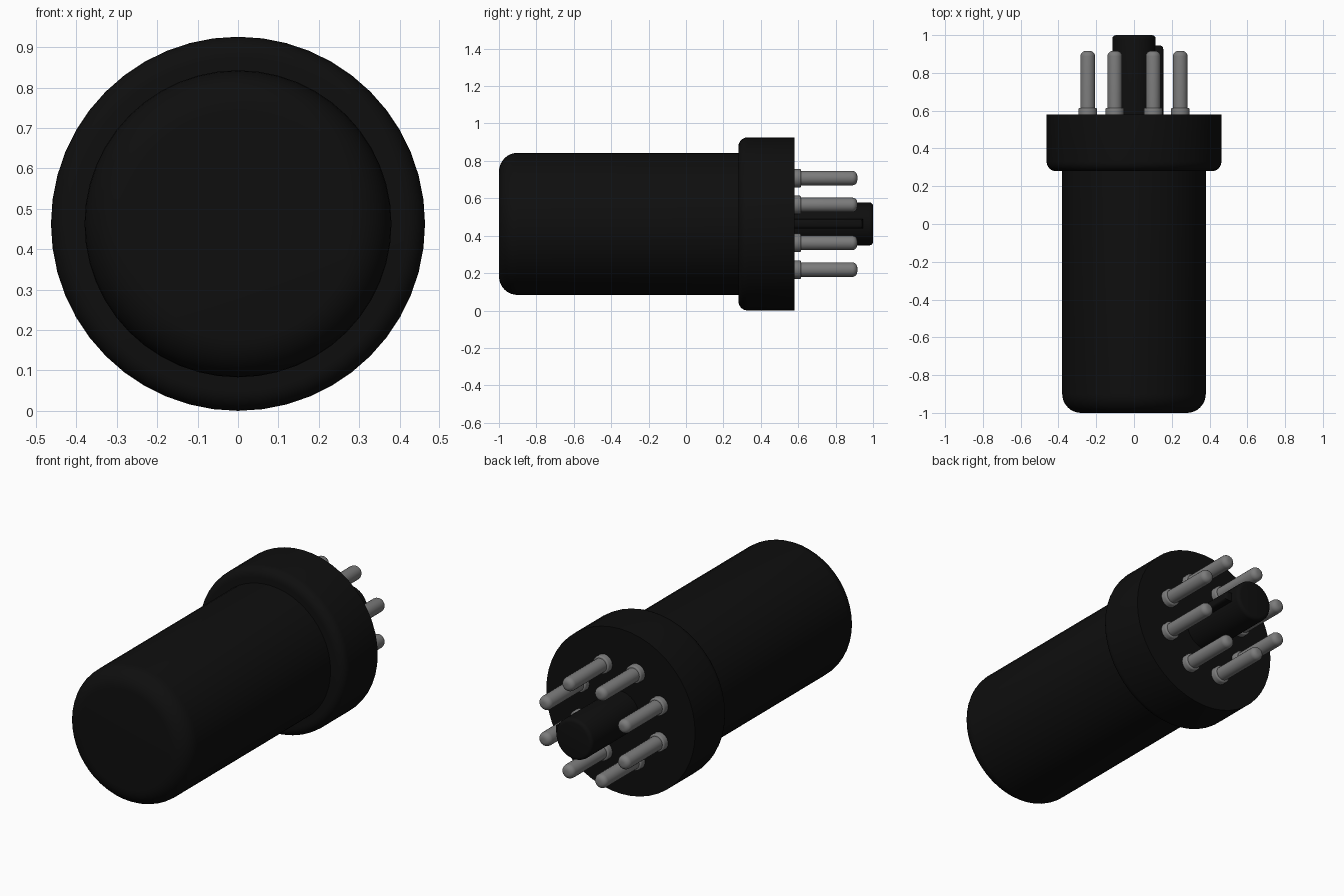
import bpy, bmesh, math
from mathutils import Vector

cube = bpy.data.objects.get("Cube")
if cube:
    bpy.data.objects.remove(cube, do_unlink=True)

ZC = 0.463  # height of the long axis


def material(name, rgb, rough, metal=0.0):
    m = bpy.data.materials.new(name)
    m.use_nodes = True
    m.diffuse_color = (*rgb, 1)
    bsdf = m.node_tree.nodes["Principled BSDF"]
    bsdf.inputs["Base Color"].default_value = (*rgb, 1)
    bsdf.inputs["Roughness"].default_value = rough
    bsdf.inputs["Metallic"].default_value = metal
    return m


black = material("matte black", (0.0045, 0.0045, 0.0045), 0.6)
grey = material("pin grey", (0.2, 0.2, 0.2), 0.5)


def finish(name, bm, mat):
    bmesh.ops.recalc_face_normals(bm, faces=bm.faces)
    mesh = bpy.data.meshes.new(name)
    bm.to_mesh(mesh)
    bm.free()
    mesh.materials.append(mat)
    ob = bpy.data.objects.new(name, mesh)
    bpy.context.collection.objects.link(ob)
    bpy.ops.object.select_all(action='DESELECT')
    ob.select_set(True)
    bpy.context.view_layer.objects.active = ob
    bpy.ops.object.shade_smooth_by_angle(angle=math.radians(35))
    return ob


def corner(r, y, size, direction, steps=6):
    """Rounded profile corner at radius r; direction -1 = front end, +1 = back end."""
    pts = []
    for i in range(steps + 1):
        a = math.pi / 2 * i / steps
        pts.append((r - size + size * math.sin(a), y - direction * size * (1 - math.cos(a))))
    return pts if direction < 0 else pts[::-1]


def lathe(name, profile, mat, segments, x=0.0, z=ZC):
    """Revolve (radius, y) points about a line parallel to y, with flat caps."""
    bm = bmesh.new()
    rings = []
    for r, y in profile:
        rings.append([bm.verts.new((x + r * math.cos(t), y, z + r * math.sin(t)))
                      for t in (2 * math.pi * k / segments for k in range(segments))])
    for a, b in zip(rings, rings[1:]):
        for k in range(segments):
            n = (k + 1) % segments
            bm.faces.new((a[k], a[n], b[n], b[k]))
    bm.faces.new(rings[0])
    bm.faces.new(rings[-1])
    return finish(name, bm, mat)


# Main shell and base collar
lathe("shell", corner(0.38, -1.0, 0.1, -1, 8) + [(0.38, 0.30)], black, 48)
lathe("base_collar", corner(0.463, 0.28, 0.05, -1) + [(0.463, 0.58)], black, 48)

# Central guide post
lathe("guide_post", [(0.115, 0.56)] + corner(0.115, 1.0, 0.02, 1, 4), black, 32)

# Alignment key along the left side of the post
bm = bmesh.new()
bmesh.ops.create_cube(bm, size=1)
bmesh.ops.scale(bm, vec=Vector((0.10, 0.385, 0.05)), verts=bm.verts)
bmesh.ops.translate(bm, vec=Vector((0.105, 0.7525, ZC)), verts=bm.verts)
edges = [e for e in bm.edges
         if all(v.co.x > 0.15 for v in e.verts) and any(v.co.y > 0.9 for v in e.verts)]
bmesh.ops.bevel(bm, geom=edges, offset=0.018, segments=4, profile=0.5, affect='EDGES')
finish("alignment_key", bm, black)

# Ring of eight contact pins, each with a foot flange
for i in range(8):
    a = math.radians(22.5 + 45 * i)
    px, pz = 0.265 * math.cos(a), ZC + 0.265 * math.sin(a)
    lathe(f"pin_{i + 1}", [(0.039, 0.57)] + corner(0.039, 0.916, 0.028, 1, 5), grey, 20, px, pz)
    lathe(f"pin_flange_{i + 1}", [(0.05, 0.57)] + corner(0.05, 0.615, 0.008, 1, 3), grey, 20, px, pz)
